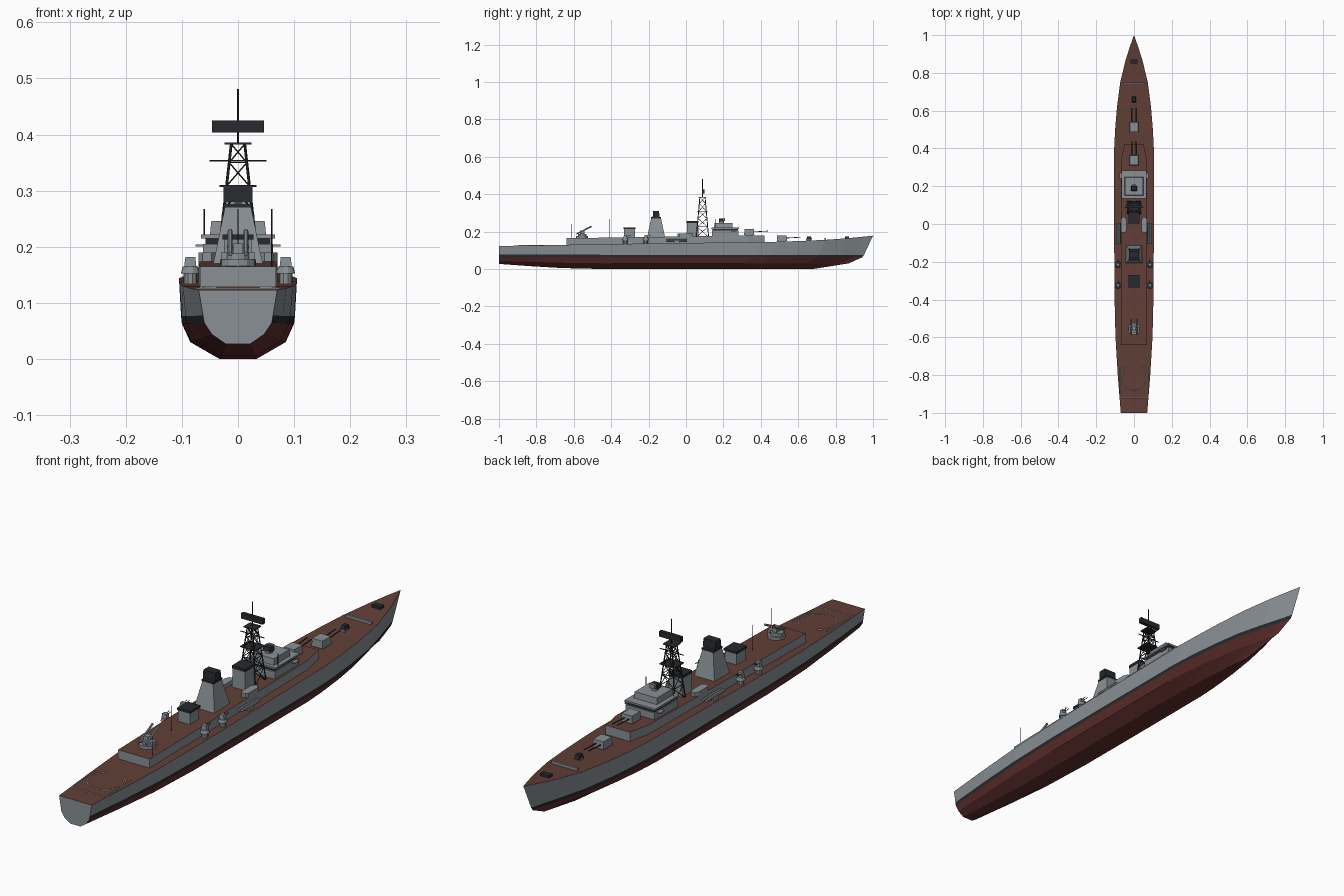
import bpy, bmesh, math
from mathutils import Vector

if "Cube" in bpy.data.objects:
    bpy.data.objects.remove(bpy.data.objects["Cube"])


def mat(name, r, g, b):
    m = bpy.data.materials.new(name)
    m.diffuse_color = (r, g, b, 1)
    m.use_nodes = True
    m.node_tree.nodes["Principled BSDF"].inputs["Base Color"].default_value = m.diffuse_color
    return m


GREY = mat("hull_grey", .25, .28, .30)
DECK = mat("deck_brown", .12, .05, .037)
RED = mat("bottom_red", .12, .03, .027)
DARK = mat("dark", .02, .023, .026)
WHITE = mat("marking_white", .75, .73, .66)


def mesh(name, verts, faces, mats, idx=None):
    me = bpy.data.meshes.new(name)
    me.from_pydata(verts, [], faces)
    for m in mats:
        me.materials.append(m)
    if idx:
        me.polygons.foreach_set("material_index", idx)
    bm = bmesh.new()
    bm.from_mesh(me)
    bmesh.ops.remove_doubles(bm, verts=bm.verts, dist=1e-5)
    bmesh.ops.recalc_face_normals(bm, faces=bm.faces)
    bm.to_mesh(me)
    bm.free()
    ob = bpy.data.objects.new(name, me)
    bpy.context.collection.objects.link(ob)
    return ob


def prism(name, outline, z0, z1, m=GREY, top=None, taper=(1, 1), centre=(0, 0)):
    """Extrude an outline; z1 may be a function of y; optional top material."""
    n = len(outline)
    cx, cy = centre
    zt = z1 if callable(z1) else (lambda y: z1)
    v = [(x, y, z0) for x, y in outline]
    v += [(cx + (x - cx) * taper[0], cy + (y - cy) * taper[1], zt(y)) for x, y in outline]
    f = [(i, (i + 1) % n, n + (i + 1) % n, n + i) for i in range(n)]
    f += [tuple(range(n)), tuple(range(n, 2 * n))]
    return mesh(name, v, f, [m, top or m], [0] * (n + 1) + [1])


def box(name, x, y, z0, z1, hx, hy, m=GREY, top=None, taper=(1, 1)):
    o = [(x - hx, y - hy), (x + hx, y - hy), (x + hx, y + hy), (x - hx, y + hy)]
    return prism(name, o, z0, z1, m, top, taper, (x, y))


def drum(name, x, y, z0, z1, r, m=GREY, n=12, t=1):
    o = [(x + r * math.cos(2 * math.pi * i / n), y + r * math.sin(2 * math.pi * i / n)) for i in range(n)]
    return prism(name, o, z0, z1, m, None, (t, t), (x, y))


def rods(name, pairs, r=.0012, m=DARK, n=6):
    """Thin round bars joined in a single object."""
    v, f = [], []
    for a, b in pairs:
        a, b = Vector(a), Vector(b)
        q = (b - a).to_track_quat('Z', 'Y')
        k = len(v)
        for p in (a, b):
            v += [p + q @ Vector((r * math.cos(2 * math.pi * i / n), r * math.sin(2 * math.pi * i / n), 0)) for i in range(n)]
        f += [(k + i, k + (i + 1) % n, k + n + (i + 1) % n, k + n + i) for i in range(n)]
        f += [tuple(range(k, k + n)), tuple(range(k + n, k + 2 * n))]
    return mesh(name, v, f, [m])


# hull stations: y, deck half width, deck z, rise of the bottom
ST = [(-1, .07, .123, .027), (-.8, .086, .126, .015), (-.6, .098, .13, .005), (-.35, .104, .134, 0),
      (0, .105, .139, 0), (.4, .105, .144, 0), (.5, .1, .146, 0), (.62, .09, .15, 0),
      (.75, .073, .156, 0), (.87, .044, .165, 0), (.95, .018, .173, 0), (1, 0, .178, 0)]
# levels: half width, fineness, z, stem y, bottom rise share
LV = [(.033, 1, 0, .68, 1), (.085, 1.5, .03, .87, .5), (.1, 1.25, .063, .943, .05),
      (.1015, 1.2, .076, .952, .05), (.105, 1, None, 1, 0)]


def deckz(y):
    for a, b in zip(ST, ST[1:]):
        if y <= b[0]:
            return a[2] + (b[2] - a[2]) * (y - a[0]) / (b[0] - a[0])
    return ST[-1][2]


verts, faces, ids = [], [], []
for y, w, zd, rise in ST:
    ring = [(W * (w / .105) ** p, -1 + (y + 1) * (ys + 1) / 2, zd if z is None else z + rise * s)
            for W, p, z, ys, s in LV]
    verts += [(-x, a, z) for x, a, z in reversed(ring)] + ring
STRIP = [0, 1, 2, 2, 2, 2, 2, 1, 0, 3]
for s in range(len(ST) - 1):
    for i in range(10):
        j = (i + 1) % 10
        faces.append((s * 10 + i, s * 10 + j, s * 10 + 10 + j, s * 10 + 10 + i))
        ids.append(STRIP[i])
faces.append(tuple(range(10)))
ids.append(0)
mesh("hull", verts, faces, [GREY, DARK, RED, DECK], ids)

# long deckhouse
house_top = lambda y: .174 + .015 * y
prism("deckhouse", [(-.068, -.64), (.068, -.64), (.07, -.3), (.07, .33), (.052, .42), (-.052, .42),
                    (-.07, .33), (-.07, -.3)], .12, house_top, GREY, DECK)

# twin gun turrets
for tag, y, z in (("lower", .513, .144), ("upper", .338, .177)):
    box(tag + "_turret_base", 0, y, z, z + .008, .018, .02)
    box(tag + "_turret", 0, y, z + .006, z + .036, .024, .027, taper=(.92, .94))
    rods(tag + "_gun_barrels", [((x, y + .02, z + .021), (x, y + .1, z + .026)) for x in (-.01, .01)], .0022)

# foredeck fittings
box("breakwater", 0, .745, .152, .166, .055, .004)
box("windlass", 0, .86, .16, .174, .019, .011, DARK)
box("mortar_base", 0, .655, .148, .16, .009, .012)
box("mortar", 0, .658, .158, .174, .01, .016, DARK, taper=(.8, .6))

# bridge
box("bridge_base", 0, .21, .165, .205, .062, .072)
box("bridge_windows", 0, .21, .205, .215, .058, .068, DARK)
box("bridge_roof", 0, .21, .215, .222, .066, .074)
box("bridge_wings", 0, .255, .2, .204, .076, .014)
box("bridge_upper", 0, .2, .222, .246, .05, .05, taper=(.95, .95))
drum("director_base", 0, .19, .246, .256, .014)
box("director", 0, .188, .254, .27, .017, .013, DARK, taper=(.8, .8))
box("director_dish", 0, .205, .256, .272, .011, .004)

# forward funnel
box("forward_funnel", 0, .035, .165, .246, .029, .032, taper=(.93, .93))
box("forward_funnel_cap", 0, .035, .246, .257, .029, .032, DARK)

# lattice mast
MY = .088


def corner(z, sx, sy):
    t = (z - .17) / .213
    return (sx * (.036 - .024 * t), MY + sy * (.033 - .019 * t), z)


Z = [.17, .225, .27, .308, .35, .383]
C = [(-1, -1), (1, -1), (1, 1), (-1, 1)]
legs = [(corner(Z[0], *c), corner(Z[-1], *c)) for c in C]
rods("mast_legs", legs, .0025, DARK)
brace = []
for a, b in zip(Z, Z[1:]):
    for i in range(4):
        c, d = C[i], C[(i + 1) % 4]
        brace += [(corner(a, *c), corner(b, *d)), (corner(a, *d), corner(b, *c)), (corner(b, *c), corner(b, *d))]
rods("mast_braces", brace, .0014, DARK)
box("mast_platform", 0, MY, .306, .31, .033, .028, DARK)
box("mast_top", 0, MY, .382, .386, .024, .02, DARK)
rods("mast_yard", [((-.051, MY, .353), (.051, MY, .353))], .0018)
rods("mast_pole", [((0, MY, .383), (0, MY, .481))], .0018)
box("search_radar", 0, MY + .004, .404, .425, .046, .007, DARK)

# aft tower funnel with radar
box("aft_funnel", 0, -.16, .16, .272, .046, .05, taper=(.5, .52))
box("aft_funnel_top", 0, -.16, .27, .277, .026, .027, DARK)
box("aft_radar_post", 0, -.16, .275, .284, .006, .006)
box("aft_radar", 0, -.16, .279, .31, .026, .018, DARK, taper=(1, .9))

# aft house with dark roof
box("aft_cabin", 0, -.303, .16, .215, .025, .029)
box("aft_cabin_roof", 0, -.303, .213, .222, .028, .032, DARK)

# side fittings on both sides
for s, tag in ((-1, "left"), (1, "right")):
    prism(tag + "_boat", [(s * .055 + x, y) for x, y in ((-.008, -.045), (.008, -.045), (.015, -.035), (.015, .02),
          (.007, .037), (-.007, .037), (-.015, .02), (-.015, -.035))], .171, .19, GREY)
    box(tag + "_tube_mount", s * .086, -.05, .135, .15, .008, .015)
    rods(tag + "_torpedo_tubes", [((s * (.084 + d), -.105, .154), (s * (.084 + d), .005, .154)) for d in (-.006, .006)],
         .006, GREY, 8)
    for i, y in enumerate((-.215, -.325)):
        n = f"{tag}_light_gun_{i + 1}"
        drum(n + "_base", s * .085, y, .13, .152, .012, GREY, 10)
        drum(n + "_mount", s * .085, y, .152, .165, .017, GREY, 10, .8)
        box(n + "_shield", s * .085, y, .163, .182, .011, .009, GREY, taper=(.8, .8))
        rods(n + "_barrels", [((s * .085 + d, y, .174), (s * .085 + d, y + .03, .179)) for d in (-.005, .005)])

# missile launcher
LY = -.555
drum("launcher_ring", 0, LY, .16, .177, .032)
drum("launcher_drum", 0, LY, .177, .188, .022)
box("launcher_post", 0, LY, .188, .206, .009, .012)
rods("launcher_axle", [((-.02, LY, .2), (.02, LY, .2))], .004, GREY)
rods("launcher_rails", [((x, LY - .03, .187), (x, LY + .05, .228)) for x in (-.014, .014)], .0045, GREY)
for x in (-.024, .024):
    box("launcher_locker", x, LY, .165, .19, .006, .01)

# whip aerials
rods("whip_aerials", [((0, -.41, .165), (0, -.41, .267)), ((.06, -.61, .16), (.06, -.61, .24)),
                      ((-.06, .16, .22), (-.06, .16, .267)), ((.06, .16, .22), (.06, .16, .267))])

# flight deck markings
arc = []
for i in range(25):
    a = math.radians(125 + 290 * i / 24)
    y = -.81 + .068 * math.sin(a)
    arc.append((.068 * math.cos(a), y, deckz(y) + .0005))
lines = list(zip(arc, arc[1:]))
ends = [(x, y, deckz(y) + .0005) for x, y in ((-.073, -.76), (-.073, -.92), (.073, -.92), (.073, -.76))]
rods("flight_deck_markings", lines + list(zip(ends, ends[1:])), .0018, WHITE, 4)
